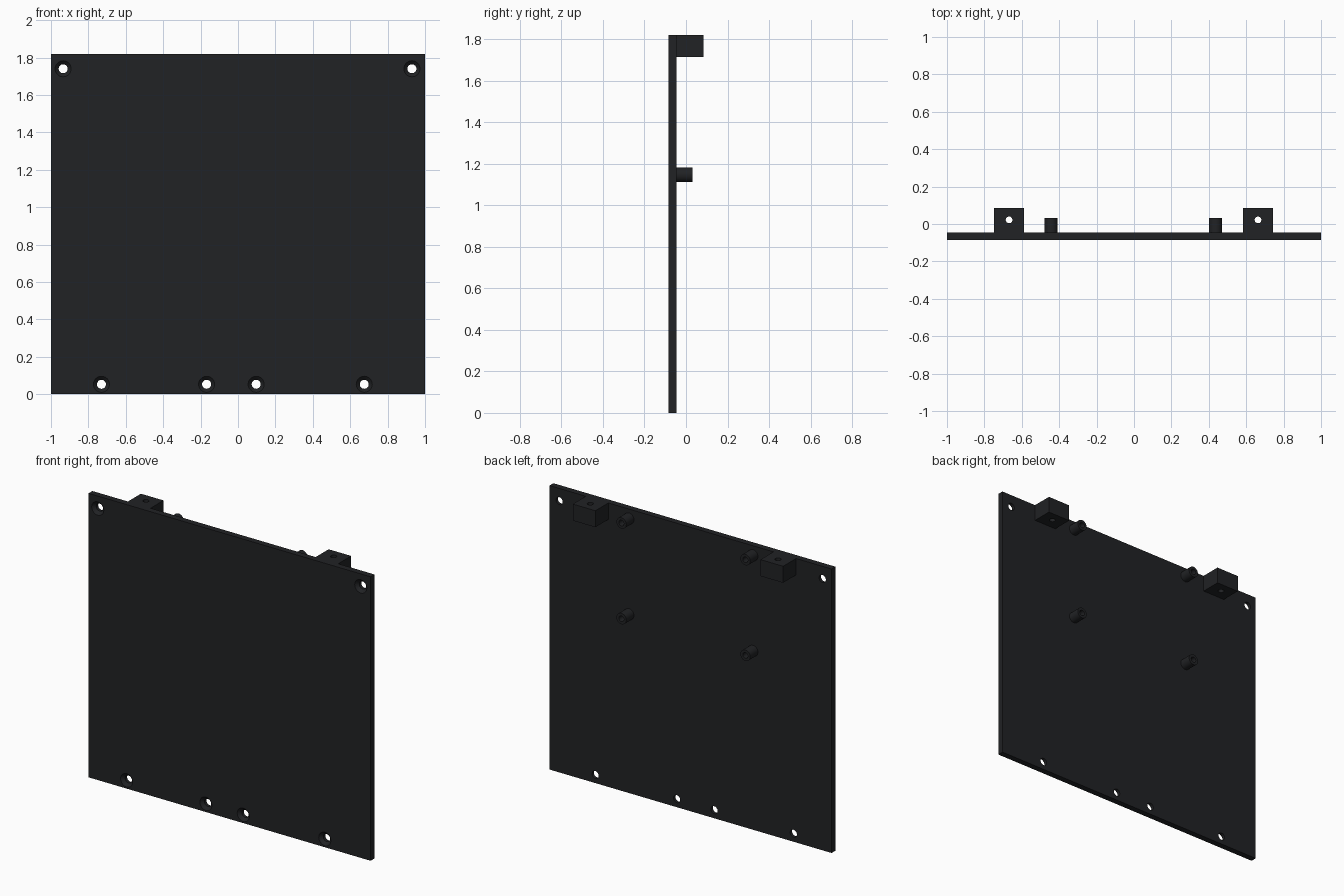
import bpy, bmesh
from math import tau
from mathutils import Matrix, Vector

if "Cube" in bpy.data.objects:
    bpy.data.objects.remove(bpy.data.objects["Cube"])

FRONT, BACK, TOP = -0.085, -0.046, 1.82
mat = bpy.data.materials.new("black_plastic")
mat.diffuse_color = (0.015, 0.016, 0.018, 1)
mat.use_nodes = True
mat.node_tree.nodes["Principled BSDF"].inputs["Base Color"].default_value = mat.diffuse_color


def finish(name, bm):
    bmesh.ops.recalc_face_normals(bm, faces=bm.faces[:])
    me = bpy.data.meshes.new(name)
    bm.to_mesh(me)
    bm.free()
    ob = bpy.data.objects.new(name, me)
    bpy.context.collection.objects.link(ob)
    me.materials.append(mat)
    return ob


def box(name, lo, hi):
    bm = bmesh.new()
    lo, hi = Vector(lo), Vector(hi)
    bmesh.ops.create_cube(bm, size=1, matrix=Matrix.Translation((lo + hi) / 2)
                          @ Matrix.Diagonal((*(hi - lo), 1)))
    return finish(name, bm)


def lathe(name, profile, x, z, steps=32):
    """Closed (radius, y) profile turned about the y axis through x, z."""
    bm = bmesh.new()
    vs = [bm.verts.new((x + r, y, z)) for r, y in profile]
    es = [bm.edges.new((a, b)) for a, b in zip(vs, vs[1:] + vs[:1])]
    bmesh.ops.spin(bm, geom=vs + es, cent=(x, 0, z), axis=(0, 1, 0),
                   angle=tau, steps=steps, use_merge=False)
    bmesh.ops.remove_doubles(bm, verts=bm.verts[:], dist=1e-5)
    return finish(name, bm)


def select(ob):
    bpy.ops.object.select_all(action='DESELECT')
    ob.select_set(True)
    bpy.context.view_layer.objects.active = ob


def cut(ob, cutter):
    cutter.hide_render = True
    mod = ob.modifiers.new("hole", 'BOOLEAN')
    mod.operation, mod.solver, mod.object = 'DIFFERENCE', 'EXACT', cutter
    select(ob)
    bpy.ops.object.modifier_apply(modifier=mod.name)
    bpy.data.objects.remove(cutter)


def smooth(ob):
    select(ob)
    bpy.ops.object.shade_smooth_by_angle()


# Panel with countersunk screw holes
panel = box("panel", (-1, FRONT, 0), (1, BACK, TOP))
sink = [(0, FRONT - 0.01), (0.053, FRONT - 0.01), (0.043, FRONT),
        (0.024, FRONT + 0.019), (0.024, BACK + 0.01), (0, BACK + 0.01)]
for x, z in [(-0.935, 1.74), (0.93, 1.74), (-0.73, 0.053),
             (-0.168, 0.053), (0.097, 0.053), (0.675, 0.053)]:
    cut(panel, lathe("cutter", sink, x, z))
smooth(panel)

# Mounting blocks at the top edge, each with a vertical hole
for side, x in (("left", -0.668), ("right", 0.663)):
    block = box(f"mount_block_{side}", (x - 0.08, BACK, 1.714), (x + 0.08, 0.085, TOP))
    bpy.ops.mesh.primitive_cylinder_add(vertices=32, radius=0.018, depth=0.3,
                                        location=(x, 0.022, 1.767))
    cut(block, bpy.context.object)
    smooth(block)

# Hollow standoffs on the back
tube = [(0.018, BACK), (0.035, BACK), (0.035, 0.032), (0.018, 0.032)]
for side, x in (("left", -0.443), ("right", 0.436)):
    for level, z in (("lower", 1.147), ("upper", 1.76)):
        smooth(lathe(f"standoff_{level}_{side}", tube, x, z))
